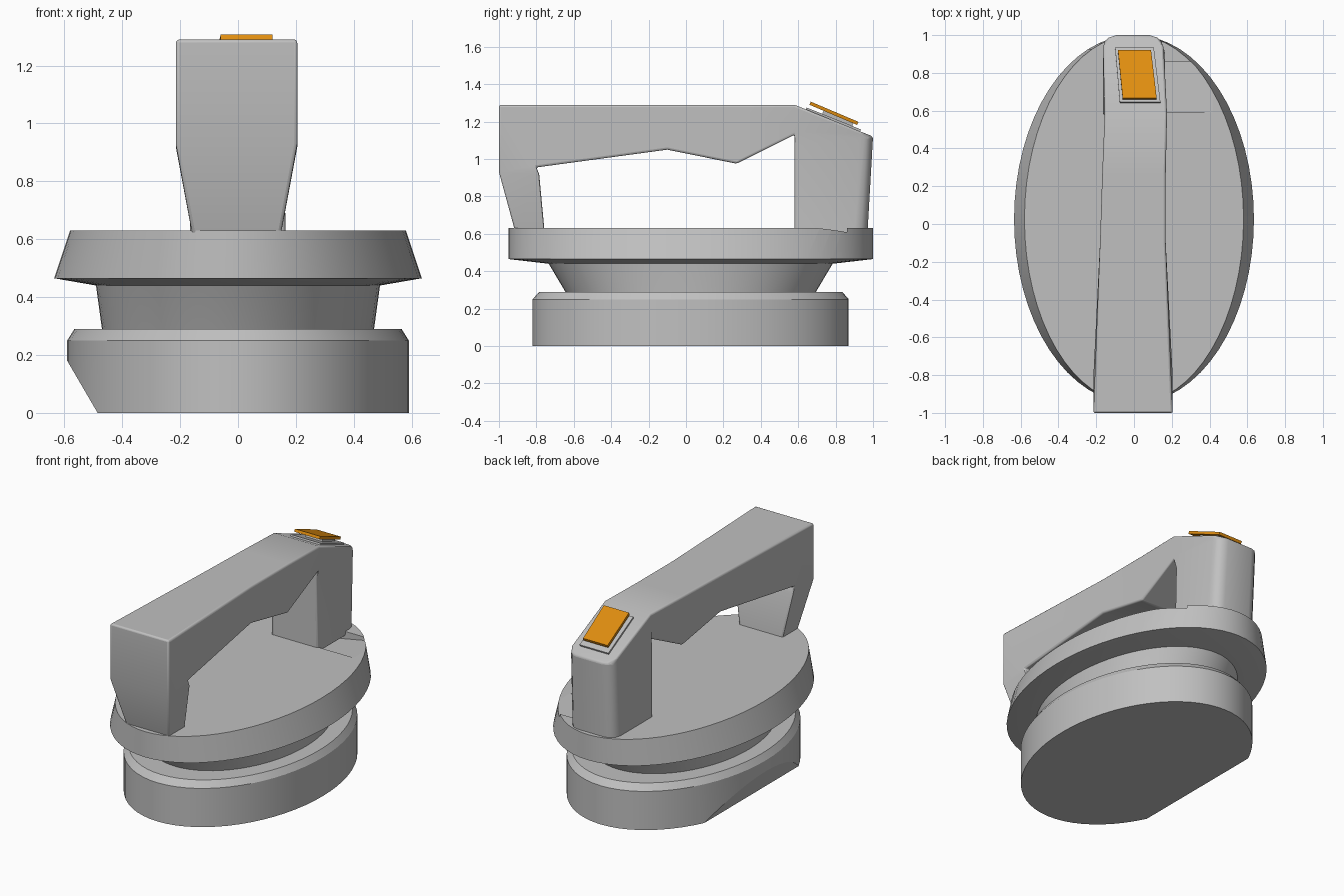
import bpy, bmesh, math
from mathutils import Vector

cube = bpy.data.objects.get("Cube")
if cube:
    bpy.data.objects.remove(cube)


def material(name, rgb):
    m = bpy.data.materials.new(name)
    m.use_nodes = True
    m.diffuse_color = (*rgb, 1)
    m.node_tree.nodes["Principled BSDF"].inputs["Base Color"].default_value = (*rgb, 1)
    return m


GREY = material("light grey", (0.53, 0.53, 0.53))
ORANGE = material("orange", (0.75, 0.27, 0.005))


def finish(name, bm, mat):
    bmesh.ops.recalc_face_normals(bm, faces=bm.faces)
    mesh = bpy.data.meshes.new(name)
    bm.to_mesh(mesh)
    bm.free()
    ob = bpy.data.objects.new(name, mesh)
    bpy.context.collection.objects.link(ob)
    mesh.materials.append(mat)
    return ob


def smooth(ob, angle=30):
    bpy.ops.object.select_all(action='DESELECT')
    ob.select_set(True)
    bpy.context.view_layer.objects.active = ob
    bpy.ops.object.shade_smooth_by_angle(angle=math.radians(angle))


def loft(rings):
    """Capped skin over rings with equal point counts."""
    bm = bmesh.new()
    loops = [[bm.verts.new(p) for p in ring] for ring in rings]
    n = len(loops[0])
    for a, b in zip(loops, loops[1:]):
        for i in range(n):
            j = (i + 1) % n
            bm.faces.new((a[i], a[j], b[j], b[i]))
    bm.faces.new(loops[0])
    bm.faces.new(loops[-1])
    return bm


def ellipse_stack(name, levels, sides=64, cy=0.025):
    """Stack of ellipses given as (z, x radius, y radius)."""
    turn = [math.tau * i / sides for i in range(sides)]
    return finish(name, loft([[(rx * math.cos(t), cy + ry * math.sin(t), z) for t in turn]
                              for z, rx, ry in levels]), GREY)


# Base with chamfered rim and a slanted cut along its right side
base = ellipse_stack("base", [(0, .59, .845), (.25, .59, .845), (.29, .565, .81)])
bm = bmesh.new()
bm.from_mesh(base.data)
cut = bmesh.ops.bisect_plane(bm, geom=bm.verts[:] + bm.edges[:] + bm.faces[:],
                             plane_co=(-.485, 0, 0), plane_no=(-.18, 0, -.105),
                             clear_outer=True)
bmesh.ops.holes_fill(bm, edges=[e for e in bm.edges if e.is_boundary])
bmesh.ops.recalc_face_normals(bm, faces=bm.faces)
bm.to_mesh(base.data)
bm.free()
smooth(base)

# Flared neck and the wide top plate
smooth(ellipse_stack("neck", [(.27, .468, .66), (.29, .47, .67), (.45, .492, .765)]))
plate = ellipse_stack("top_plate", [(.44, .49, .76), (.465, .635, .975), (.63, .58, .975)])

# Shallow sloping recess beside the rear leg
section = [(.1, .57), (.42, .631), (.42, .7), (.1, .7)]
cutter = finish("recess_cutter", loft([[(x, y, z) for x, z in section] for y in (.59, .86)]), GREY)
cutter.hide_render = True
cutter.hide_viewport = True
cutter.display_type = 'WIRE'
recess = plate.modifiers.new("recess", 'BOOLEAN')
recess.operation = 'DIFFERENCE'
recess.object = cutter
recess.solver = 'EXACT'
smooth(plate, 20)

# Handle: outer (y, z), inner (y, z), right x, left x for each cross-section
sections = [((-.91, .6), (-.755, .6), -.155, .145),
            ((-1, .93), (-.785, .92), -.215, .205),
            ((-1, 1.29), (-.8, .955), -.215, .205),
            ((-.1, 1.29), (-.1, 1.05), -.18, .168),
            ((.27, 1.29), (.27, .975), -.168, .168),
            ((.58, 1.29), (.58, 1.13), -.155, .175),
            ((1.0, 1.12), (.58, 1.07), -.165, .155),
            ((.97, .6), (.58, .6), -.165, .165)]
bm = loft([[(r, *o), (l, *o), (l, *i), (r, *i)] for o, i, r, l in sections])
rear = [e for e in bm.edges if all(v.co.y > .9 for v in e.verts)
        and abs(e.verts[0].co.z - e.verts[1].co.z) > .1]
bmesh.ops.bevel(bm, geom=rear, offset=.07, segments=3, profile=.5, affect='EDGES')
handle = finish("handle", bm, GREY)
bevel = handle.modifiers.new("rounded edges", 'BEVEL')
bevel.width = .025
bevel.segments = 3
bevel.limit_method = 'ANGLE'
bevel.angle_limit = math.radians(35)
smooth(handle, 35)


# Thumb button on the sloping end of the handle
def slab(name, corners, thick, mat):
    a, b, c, d = (Vector(p) for p in corners)
    up = (b - a).cross(d - a).normalized() * thick
    ob = finish(name, loft([(a, b, c, d), (a + up, b + up, c + up, d + up)]), mat)
    return ob


slab("button_frame", [(-.075, .64, 1.262), (.14, .64, 1.262),
                      (.105, .93, 1.145), (-.1, .93, 1.145)], .014, GREY)
slab("button_stem", [(-.03, .72, 1.22), (.09, .72, 1.22),
                     (.07, .88, 1.155), (-.06, .88, 1.155)], .05, GREY)
button = slab("button", [(-.06, .66, 1.29), (.12, .66, 1.29),
                         (.09, .915, 1.182), (-.085, .915, 1.182)], .018, ORANGE)
